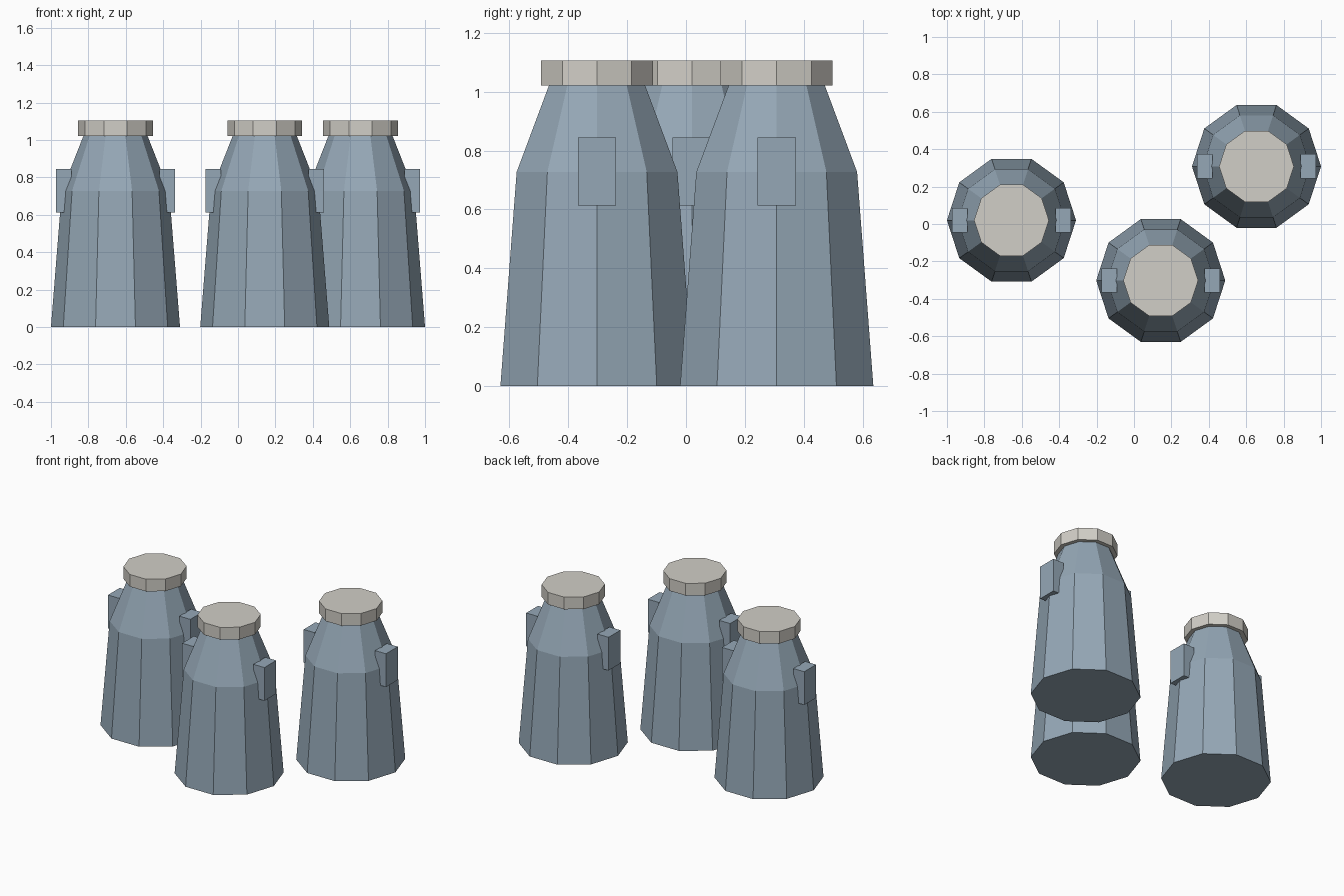
import bpy
import bmesh
import math
from mathutils import Matrix

cube = bpy.data.objects.get("Cube")
if cube:
    bpy.data.objects.remove(cube, do_unlink=True)

SIDES = 10


def make_material(name, rgb):
    mat = bpy.data.materials.new(name)
    mat.use_nodes = True
    color = (*rgb, 1.0)
    mat.diffuse_color = color
    mat.node_tree.nodes["Principled BSDF"].inputs["Base Color"].default_value = color
    return mat


steel = make_material("blue grey steel", (0.30, 0.39, 0.47))
lid_grey = make_material("pale warm grey", (0.64, 0.62, 0.57))


def add_object(name, bm, material, location):
    bmesh.ops.recalc_face_normals(bm, faces=bm.faces)
    mesh = bpy.data.meshes.new(name)
    bm.to_mesh(mesh)
    bm.free()
    mesh.materials.append(material)
    obj = bpy.data.objects.new(name, mesh)
    obj.location = location
    bpy.context.collection.objects.link(obj)


def lathe(name, profile, material, location):
    """Faceted solid from (radius, height) rings, closed at both ends."""
    bm = bmesh.new()
    rings = []
    for radius, z in profile:
        angles = [math.tau * i / SIDES for i in range(SIDES)]
        rings.append([bm.verts.new((radius * math.cos(a), radius * math.sin(a), z)) for a in angles])
    for low, high in zip(rings, rings[1:]):
        for i in range(SIDES):
            j = (i + 1) % SIDES
            bm.faces.new((low[i], low[j], high[j], high[i]))
    bm.faces.new(rings[0])
    bm.faces.new(rings[-1])
    add_object(name, bm, material, location)


def block(name, center, size, material, location):
    bm = bmesh.new()
    bmesh.ops.create_cube(bm, size=1, matrix=Matrix.Translation(center) @ Matrix.Diagonal((*size, 1)))
    add_object(name, bm, material, location)


# Three identical cans
cans = {"right": (-0.655, 0.02, 0), "middle": (0.143, -0.302, 0), "left": (0.655, 0.308, 0)}
for label, spot in cans.items():
    # Tapered body with sloping shoulder
    lathe(f"{label}_can_body", [(0.345, 0), (0.287, 0.727), (0.172, 1.02)], steel, spot)
    # Overhanging lid
    lathe(f"{label}_can_lid", [(0.2, 1.02), (0.2, 1.105)], lid_grey, spot)
    # Handle blocks on both sides
    for side, sign in (("left", 1), ("right", -1)):
        block(f"{label}_can_{side}_handle", (sign * 0.276, 0, 0.729), (0.084, 0.13, 0.232), steel, spot)
